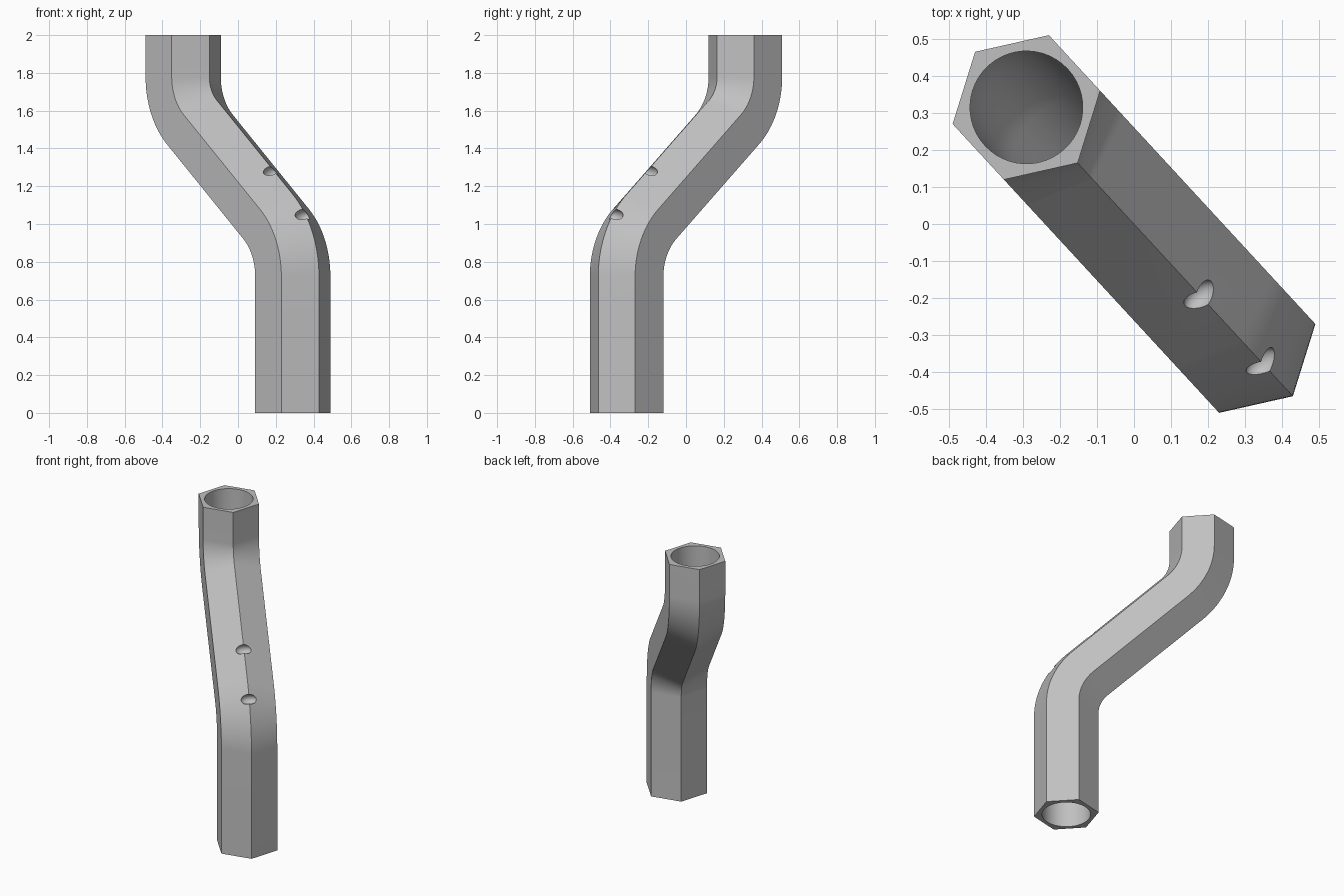
import bpy, bmesh, math
from mathutils import Vector, Matrix

if "Cube" in bpy.data.objects:
    bpy.data.objects.remove(bpy.data.objects["Cube"], do_unlink=True)

# Main sizes
HEX_R, BORE_R = 0.204, 0.152
OFFSET, BEND_Z, BEND_R = 0.428, 0.72, 0.366
TILT = math.radians(50)
HEADING = math.radians(-47.3)
MID_Z = 1.25
STEPS = 18
UP = Vector((0, 0, 1))
OUT = Vector((math.cos(HEADING), math.sin(HEADING), 0))   # sideways offset direction
SIDE = UP.cross(OUT)

grey = bpy.data.materials.new("plain grey")
grey.use_nodes = True
colour = (0.53, 0.53, 0.53, 1)
grey.diffuse_color = colour
grey.node_tree.nodes["Principled BSDF"].inputs["Base Color"].default_value = colour


def bend_point(angle):
    """Centre of the pipe on the lower bend."""
    return (OUT * (OFFSET - BEND_R * (1 - math.cos(angle)))
            + UP * (BEND_Z + BEND_R * math.sin(angle)))


def normal(angle):
    return OUT * math.cos(angle) + UP * math.sin(angle)


def centre_path(extra):
    """Lower half of the S bend, then the same half turned about the middle."""
    lower = [(OUT * OFFSET - UP * extra, 0)]
    for i in range(STEPS + 1):
        a = TILT * i / STEPS
        lower.append((bend_point(a), a))
    upper = [(UP * 2 * MID_Z - p, a) for p, a in reversed(lower[1:])]
    upper.append((UP * (2 + extra) - OUT * OFFSET, 0))
    return lower + upper


def sweep(name, radius, sides, extra):
    bm = bmesh.new()
    rings = []
    for p, a in centre_path(extra):
        ring = []
        for k in range(sides):
            t = math.tau * k / sides
            ring.append(bm.verts.new(
                p + radius * (normal(a) * math.cos(t) + SIDE * math.sin(t))))
        rings.append(ring)
    for low, high in zip(rings, rings[1:]):
        for k in range(sides):
            j = (k + 1) % sides
            bm.faces.new((low[k], low[j], high[j], high[k]))
    bm.faces.new(rings[0][::-1])
    bm.faces.new(rings[-1])
    return finish(name, bm)


def finish(name, bm):
    bmesh.ops.recalc_face_normals(bm, faces=bm.faces)
    mesh = bpy.data.meshes.new(name)
    bm.to_mesh(mesh)
    bm.free()
    mesh.materials.append(grey)
    obj = bpy.data.objects.new(name, mesh)
    bpy.context.collection.objects.link(obj)
    return obj


def dimple(centre, angle):
    """Flattened ball that hollows the outer ridge, wider than it is tall."""
    n = normal(angle)
    along = n.cross(SIDE)
    frame = Matrix((n * 0.035, SIDE * 0.052, along * 0.032)).transposed().to_4x4()
    frame.translation = centre + n * (HEX_R - 0.015)
    bm = bmesh.new()
    bmesh.ops.create_uvsphere(bm, u_segments=24, v_segments=16, radius=1, matrix=frame)
    return finish("dimple_cutter", bm)


# Hexagonal pipe, round bore and two ridge dimples
pipe = sweep("hex_pipe", HEX_R, 6, 0)
# bottom and top rings sit exactly on the floor and at full height
slope = OUT * math.sin(TILT) - UP * math.cos(TILT)
cutters = [
    sweep("bore_cutter", BORE_R, 48, 0.05),
    dimple(UP * MID_Z + slope * 0.185, TILT),
    dimple(bend_point(math.radians(36)), math.radians(36)),
]

bpy.context.view_layer.objects.active = pipe
pipe.select_set(True)
for cutter in cutters:
    cutter.hide_render = True
    mod = pipe.modifiers.new("cut", "BOOLEAN")
    mod.operation = "DIFFERENCE"
    mod.solver = "EXACT"
    mod.object = cutter
    bpy.ops.object.modifier_apply(modifier=mod.name)
    bpy.data.objects.remove(cutter, do_unlink=True)

bpy.ops.object.select_all(action="DESELECT")
pipe.select_set(True)
bpy.context.view_layer.objects.active = pipe
bpy.ops.object.shade_smooth_by_angle(angle=math.radians(30))
